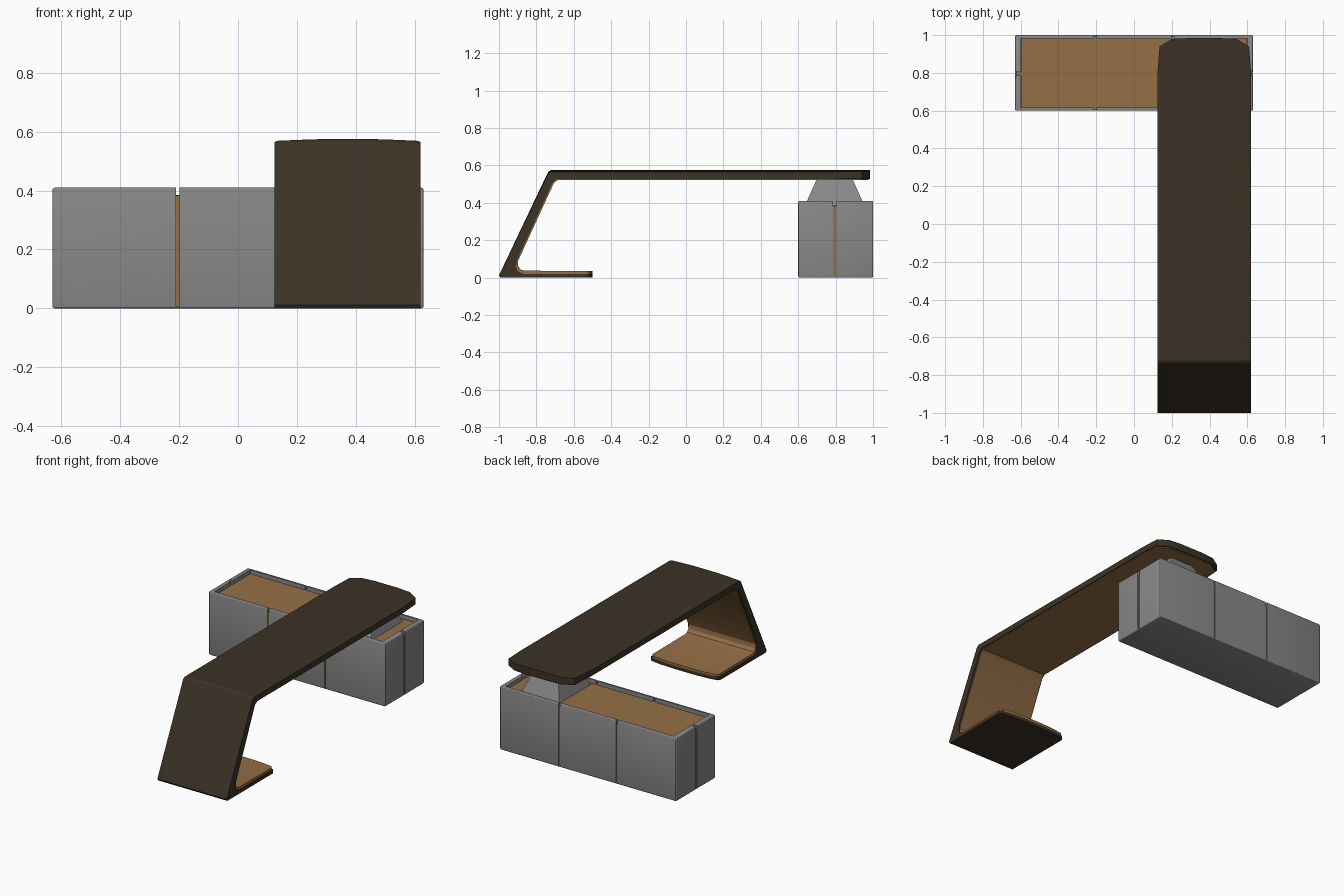
import bpy, bmesh

if "Cube" in bpy.data.objects:
    bpy.data.objects.remove(bpy.data.objects["Cube"], do_unlink=True)


def material(name, rgb):
    m = bpy.data.materials.new(name)
    m.use_nodes = True
    m.diffuse_color = (*rgb, 1)
    bsdf = m.node_tree.nodes["Principled BSDF"]
    bsdf.inputs["Base Color"].default_value = (*rgb, 1)
    bsdf.inputs["Roughness"].default_value = 0.6
    return m


DARK = material("dark_stained_wood", (0.044, 0.032, 0.019))
WOOD = material("warm_wood", (0.30, 0.16, 0.062))
GREY = material("grey_panel", (0.25, 0.25, 0.25))


def finish(name, bm, mat, bevel=0.0):
    bmesh.ops.recalc_face_normals(bm, faces=bm.faces)
    mesh = bpy.data.meshes.new(name)
    bm.to_mesh(mesh)
    bm.free()
    mesh.materials.append(mat)
    ob = bpy.data.objects.new(name, mesh)
    bpy.context.collection.objects.link(ob)
    if bevel:
        b = ob.modifiers.new("soft_edges", "BEVEL")
        b.width, b.segments = bevel, 3
        b.limit_method, b.angle_limit = "ANGLE", 0.6
    return ob


def box(name, x, y, z, mat, bevel=0.0, top=(1, 1)):
    """Box from (min, max) ranges; top scales the upper face into a frustum."""
    bm = bmesh.new()
    bmesh.ops.create_cube(bm, size=1)
    for v in bm.verts:
        sx, sy = top if v.co.z > 0 else (1, 1)
        v.co = [(a + b) / 2 + c * (b - a) * s
                for (a, b), c, s in zip((x, y, z), v.co, (sx, sy, 1))]
    return finish(name, bm, mat, bevel)


def smooth(ob):
    bpy.ops.object.select_all(action="DESELECT")
    ob.select_set(True)
    bpy.context.view_layer.objects.active = ob
    bpy.ops.object.shade_smooth_by_angle(angle=0.5)


# Plan outline of the ribbon: across offset, desk end y, foot end y, crown height
half = [(0.2475, 0.80, -0.53, 0.565), (0.237, 0.94, -0.515, 0.569),
        (0.17, 0.98, -0.505, 0.572), (0.08, 0.984, -0.5, 0.575)]
STATIONS = [(-t, *rest) for t, *rest in half] + half[::-1]
DESK_X = 0.372


def ribbon(name, profile, mat, inset=0.0, bevel=0.0):
    """Loft a closed side profile across the desk width."""
    bm = bmesh.new()
    rings = []
    for t, desk, foot, crown in STATIONS:
        x = DESK_X + t * (1 - inset / 0.2475)
        rings.append([bm.verts.new((x, y, z)) for y, z in
                      profile(desk - inset, foot, crown)])
    count = len(rings[0])
    for a, b in zip(rings, rings[1:]):
        for i in range(count):
            j = (i + 1) % count
            bm.faces.new((a[i], a[j], b[j], b[i]))
    bm.faces.new(rings[0])
    bm.faces.new(rings[-1])
    ob = finish(name, bm, mat, bevel)
    smooth(ob)
    return ob


# Inner bend line shared by the shell and its lining
BEND = [(-0.69, 0.527), (-0.712, 0.510), (-0.907, 0.085),
        (-0.908, 0.055), (-0.898, 0.032), (-0.87, 0.02)]


def shell_profile(desk, foot, crown):
    return [(foot, 0.0), (-0.993, 0.0), (-1.0, 0.012), (-0.737, crown - 0.01),
            (-0.722, crown), (desk, crown), (desk, 0.527), *BEND, (foot, 0.02)]


def lining_profile(desk, foot, crown):
    outer = [(desk, 0.527), *BEND, (foot, 0.02)]
    shift = [(0, -0.006), (0.004, -0.006), (0.006, -0.004), (0.008, 0.002),
             (0.011, 0.006), (0.014, 0.01), (0.012, 0.017), (0, 0.015)]
    inner = [(y + dy, z + dz) for (y, z), (dy, dz) in zip(outer, shift)]
    return outer + inner[::-1]


ribbon("desk_shell", shell_profile, DARK)
ribbon("desk_lining", lining_profile, WOOD, inset=0.008)

# Cabinet: softened grey casing, hollowed, with slots between the panels
CX, Y0, Y1, H = 0.63, 0.60, 1.0, 0.41
SEAM_X, SEAM_Y = 0.205, 0.795
casing = box("cabinet_casing", (-CX, CX), (Y0, Y1), (0, H), GREY, 0.008)
cutters = [box("cavity_cutter", (-0.60, 0.60), (0.617, 0.983), (0.02, 0.6), GREY)]
for sx in (-SEAM_X, SEAM_X):
    for y in (Y0, Y1):
        cutters.append(box("seam_cutter", (sx - 0.006, sx + 0.006),
                           (y - 0.025, y + 0.025), (0.006, 0.6), GREY))
for x in (-CX, CX):
    cutters.append(box("end_seam_cutter", (x - 0.04, x + 0.04),
                       (SEAM_Y - 0.009, SEAM_Y + 0.009), (0.006, 0.6), GREY))
for c in cutters:
    cut = casing.modifiers.new("cut", "BOOLEAN")
    cut.object, cut.operation, cut.solver = c, "DIFFERENCE", "EXACT"
bpy.context.view_layer.update()
baked = bpy.data.meshes.new_from_object(
    casing.evaluated_get(bpy.context.evaluated_depsgraph_get()))
casing.modifiers.clear()
casing.data = baked
for c in cutters:
    bpy.data.objects.remove(c, do_unlink=True)
smooth(casing)

# Wooden top panel and core, with strips showing inside the seams
box("cabinet_core", (-0.599, 0.599), (0.618, 0.982), (0.021, 0.385), WOOD)
for sx in (-SEAM_X, SEAM_X):
    box("seam_strip", (sx - 0.0058, sx + 0.0058), (Y0 + 0.006, Y1 - 0.006),
        (0.007, 0.384), WOOD)
box("end_seam_strip", (-CX + 0.006, CX - 0.006),
    (SEAM_Y - 0.0088, SEAM_Y + 0.0088), (0.007, 0.384), WOOD)

# Tapered pedestal carrying the desk on the cabinet
box("desk_pedestal", (0.235, 0.509), (0.635, 0.955), (0.383, 0.525), GREY,
    top=(0.6, 0.6))
